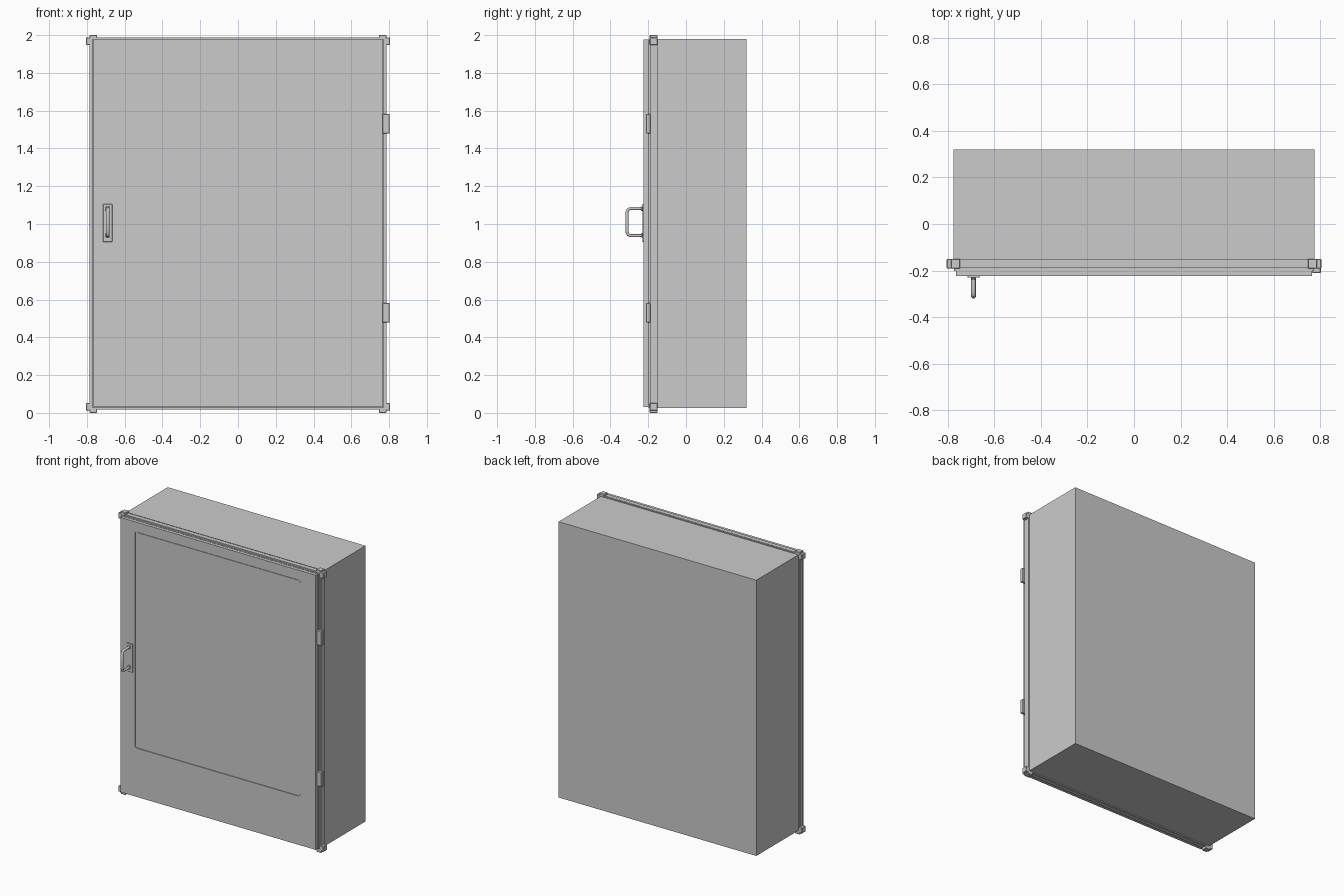
import bpy, bmesh, math

if "Cube" in bpy.data.objects:
    bpy.data.objects.remove(bpy.data.objects["Cube"])


def mesh_object(name, bm):
    bmesh.ops.recalc_face_normals(bm, faces=bm.faces)
    me = bpy.data.meshes.new(name)
    bm.to_mesh(me)
    bm.free()
    ob = bpy.data.objects.new(name, me)
    bpy.context.collection.objects.link(ob)
    return ob


def box(name, x, y, z, bevel=0.0):
    bm = bmesh.new()
    bmesh.ops.create_cube(bm, size=1)
    for v in bm.verts:
        v.co = [(a + b) / 2 + c * (b - a) for c, (a, b) in zip(v.co, (x, y, z))]
    if bevel:
        bmesh.ops.bevel(bm, geom=bm.edges[:], offset=bevel, segments=1, affect='EDGES')
    return mesh_object(name, bm)


def prism(name, outline, y0, y1):
    """Extrude an (x, z) outline along y."""
    bm = bmesh.new()
    face = bm.faces.new([bm.verts.new((x, y0, z)) for x, z in outline])
    ext = bmesh.ops.extrude_face_region(bm, geom=[face])
    for v in ext['geom']:
        if isinstance(v, bmesh.types.BMVert):
            v.co.y = y1
    return mesh_object(name, bm)


def ring(name, section, cz):
    """Sweep a (half width, half height, y) section round a rectangle."""
    bm = bmesh.new()
    corners = [[bm.verts.new((sx * w, y, cz + sz * h)) for w, h, y in section]
               for sx, sz in ((-1, -1), (1, -1), (1, 1), (-1, 1))]
    n = len(section)
    for i in range(4):
        a, b = corners[i], corners[(i + 1) % 4]
        for j in range(n):
            k = (j + 1) % n
            bm.faces.new((a[j], b[j], b[k], a[k]))
    return mesh_object(name, bm)


def rounded_rect(x0, x1, z0, z1, r, steps=5):
    pts = []
    for i, (cx, cz) in enumerate(((x1 - r, z1 - r), (x0 + r, z1 - r),
                                  (x0 + r, z0 + r), (x1 - r, z0 + r))):
        for s in range(steps + 1):
            a = math.pi / 2 * (i + s / steps)
            pts.append((cx + r * math.cos(a), cz + r * math.sin(a)))
    return pts


CZ = 1.003

# Cabinet body
box("cabinet_body", (-0.775, 0.775), (-0.19, 0.32), (0.026, 1.98))

# Grooved rail round the front opening
rail = [(-0.02, -0.19), (0.010, -0.19), (0.010, -0.160), (0.005, -0.160),
        (0.005, -0.157), (0.010, -0.157), (0.010, -0.151), (-0.02, -0.151)]
ring("front_rail", [(0.775 + d, 0.977 + d * 0.7, y) for d, y in rail], CZ)

# Door slab with a stepped edge and a shallow window recess
box("door_seal", (-0.774, 0.774), (-0.202, -0.185), (0.028, 1.978))
door = box("door", (-0.766, 0.766), (-0.224, -0.200), (0.03, 1.976))
cutter = prism("window_cutter", rounded_rect(-0.652, 0.648, 0.375, 1.907, 0.018), -0.3, -0.218)
mod = door.modifiers.new("window", 'BOOLEAN')
mod.operation = 'DIFFERENCE'
mod.solver = 'EXACT'
mod.object = cutter
bpy.context.view_layer.objects.active = door
bpy.ops.object.modifier_apply(modifier="window")
bpy.data.objects.remove(cutter)

# Window pane, leaving a fine gap round its edge
prism("window_pane", rounded_rect(-0.648, 0.644, 0.379, 1.903, 0.014), -0.222, -0.210)

# Corner brackets: an upright cap and a side cap at each corner
for sx, side in ((-1, "left"), (1, "right")):
    for sz, level in ((-1, "bottom"), (1, "top")):
        def span(c, s, a, b):
            return tuple(sorted((c + s * a, c + s * b)))
        box(f"corner_{level}_{side}_cap", span(0, sx, 0.747, 0.787), (-0.192, -0.15),
            span(1, sz, 0.955, 1.0), 0.003)
        box(f"corner_{level}_{side}_wing", span(0, sx, 0.765, 0.805), (-0.192, -0.15),
            span(1, sz, 0.948, 0.988), 0.003)

# Hinges on the right edge
for name, z in (("lower", 0.53), ("upper", 1.53)):
    box(f"hinge_{name}", (0.765, 0.803), (-0.211, -0.188), (z - 0.052, z + 0.052), 0.003)

# Handle plate and feet
box("handle_plate", (-0.715, -0.665), (-0.231, -0.222), (0.905, 1.105), 0.002)
for name, z in (("lower", 0.94), ("upper", 1.08)):
    box(f"handle_foot_{name}", (-0.701, -0.679), (-0.238, -0.229), (z - 0.012, z + 0.012), 0.003)

# Handle grip: round bar bent along a chamfered path
path = [(-0.226, 0.938), (-0.294, 0.938), (-0.306, 0.943), (-0.312, 0.956),
        (-0.312, 1.064), (-0.306, 1.077), (-0.294, 1.082), (-0.226, 1.082)]
bm = bmesh.new()
rings, R, N = [], 0.008, 12
for i, (y, z) in enumerate(path):
    (ya, za), (yb, zb) = path[max(i - 1, 0)], path[min(i + 1, len(path) - 1)]
    length = math.hypot(yb - ya, zb - za)
    ny, nz = -(zb - za) / length, (yb - ya) / length
    rings.append([bm.verts.new((-0.69 + 0.010 * math.cos(t), y + R * ny * math.sin(t),
                                z + R * nz * math.sin(t)))
                  for t in (2 * math.pi * k / N for k in range(N))])
for a, b in zip(rings, rings[1:]):
    for k in range(N):
        bm.faces.new((a[k], a[(k + 1) % N], b[(k + 1) % N], b[k]))
bm.faces.new(rings[0])
bm.faces.new(rings[-1])
grip = mesh_object("handle_grip", bm)
bpy.ops.object.select_all(action='DESELECT')
grip.select_set(True)
bpy.context.view_layer.objects.active = grip
bpy.ops.object.shade_smooth_by_angle(angle=math.radians(40))
